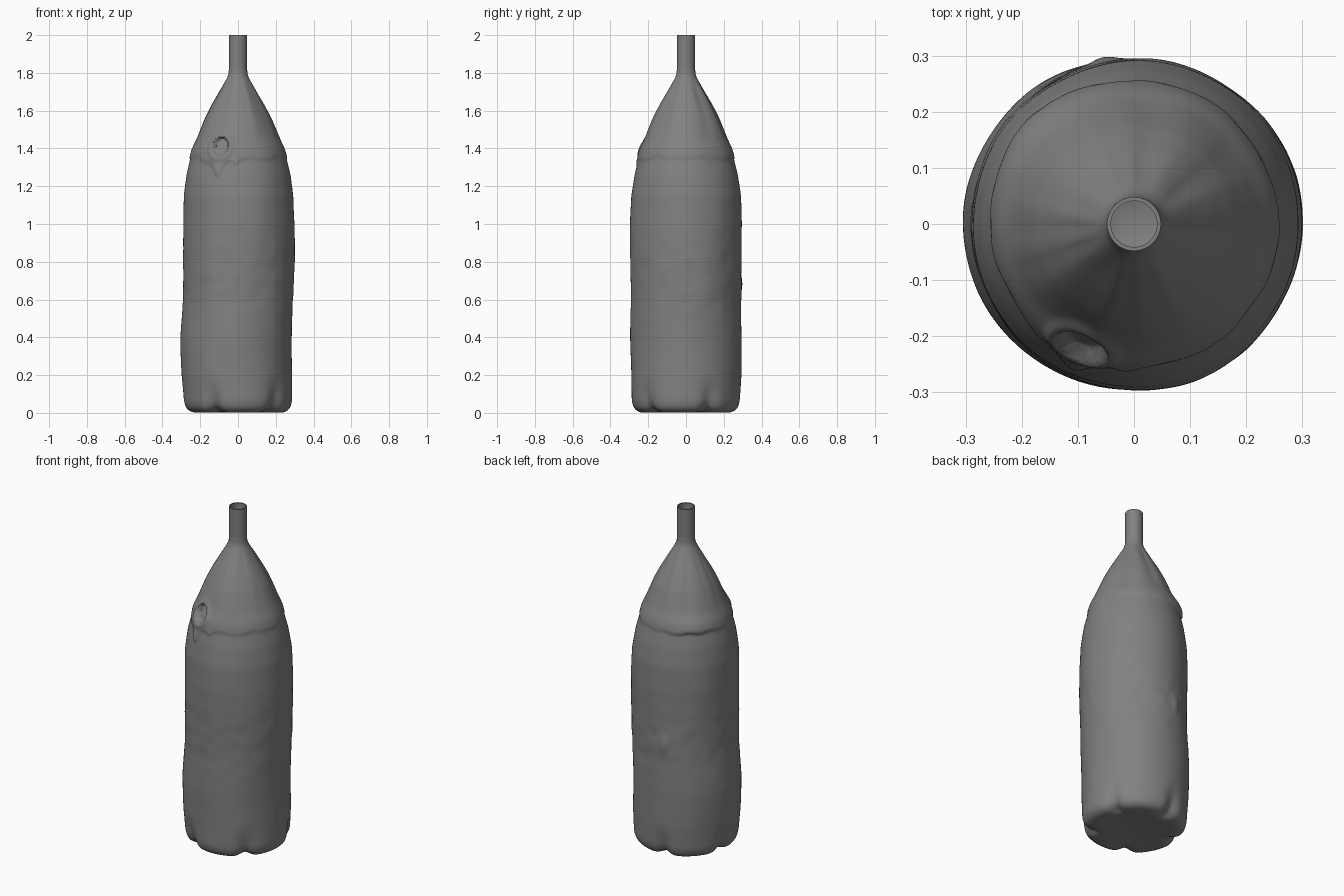
import bpy, bmesh, math
from mathutils import Vector, noise

if "Cube" in bpy.data.objects:
    bpy.data.objects.remove(bpy.data.objects["Cube"])

N = 192
RING = math.atan2(-0.21, -0.09)          # direction of the raised hole
BACK = math.radians(135)                 # direction of the back bulge

grey = bpy.data.materials.new("dark_grey")
grey.diffuse_color = (0.22, 0.22, 0.22, 1)
grey.use_nodes = True
grey.node_tree.nodes["Principled BSDF"].inputs["Base Color"].default_value = grey.diffuse_color


def wrap(a):
    return (a + math.pi) % (2 * math.pi) - math.pi


def gauss(d, w):
    return math.exp(-(d / w) ** 2)


def step(x, a, b):
    t = min(1, max(0, (x - a) / (b - a)))
    return t * t * (3 - 2 * t)


def densify(pts, size):
    out = []
    for (r0, z0), (r1, z1) in zip(pts, pts[1:]):
        n = max(1, round(math.hypot(r1 - r0, z1 - z0) / size))
        out += [(r0 + (r1 - r0) * i / n, z0 + (z1 - z0) * i / n) for i in range(n)]
    return out + [pts[-1]]


def smooth(pts, times):
    for _ in range(times):
        pts = [pts[0]] + [tuple((a + 2 * b + c) / 4 for a, b, c in zip(*t))
                          for t in zip(pts, pts[1:], pts[2:])] + [pts[-1]]
    return pts


def lathe(name, pts, sides, shape=None, angle=50):
    bm = bmesh.new()
    rings = []
    for r, z in pts:
        ring = []
        for i in range(sides):
            t = wrap(2 * math.pi * i / sides)
            p = shape(r, z, t) if shape else (r * math.cos(t), r * math.sin(t), z)
            ring.append(bm.verts.new(p))
        rings.append(ring)
    for a, b in zip(rings, rings[1:]):
        for i in range(sides):
            j = (i + 1) % sides
            bm.faces.new((a[i], a[j], b[j], b[i]))
    bmesh.ops.remove_doubles(bm, verts=bm.verts, dist=1e-5)
    me = bpy.data.meshes.new(name)
    bm.to_mesh(me)
    bm.free()
    me.materials.append(grey)
    ob = bpy.data.objects.new(name, me)
    bpy.context.collection.objects.link(ob)
    bpy.ops.object.select_all(action='DESELECT')
    bpy.context.view_layer.objects.active = ob
    ob.select_set(True)
    bpy.ops.object.shade_smooth_by_angle(angle=math.radians(angle))
    return ob


def body_shape(r, z, t):
    c, s = math.cos(t), math.sin(t)
    x0 = 0.0
    if r > 0.1 or z > 0.5:
        # hand-worked unevenness and fine creases in the middle
        wall = step(z, 0.03, 0.2) * (1 - step(z, 1.3, 1.75))
        r += wall * 0.005 * noise.noise(Vector((c * 1.6, s * 1.6, z * 3)))
        mid = gauss(z - 0.72, 0.22)
        r += mid * 0.003 * noise.noise(Vector((c * 4, s * 4, z * 13 + 5)))
        # sideways sway and a waist
        x0 = -0.010 * gauss(z - 0.38, 0.2) + 0.006 * gauss(z - 0.85, 0.3)
        # pleats on the cone
        cone = step(z, 1.4, 1.5) * (1 - step(z, 1.68, 1.79))
        r += cone * 0.006 * noise.noise(Vector((c * 3, s * 3, z * 1.2 + 9)))
    # footed base with five notches
    for k in range(5):
        g = gauss(wrap(t - math.radians(26 + 72 * k)), 0.15)
        if z < 0.22:
            z_old = z
            z += 0.018 * g * step(r, 0.16, 0.25) * (1 - step(z_old, 0.0, 0.15))
            r -= 0.018 * g * step(r, 0.18, 0.25) * (1 - step(z_old, 0.02, 0.22))
    # overhanging shoulder skin with drips
    d = wrap(t - RING)
    edge = 1.345 + 0.022 * noise.noise(Vector((c * 3, s * 3, 2)))
    edge -= 0.03 * gauss(d, 0.38) + 0.06 * gauss(d, 0.10) + 0.02 * gauss(d - 0.35, 0.08)
    lip = 0.005 + 0.004 * gauss(d, 0.5) + 0.011 * gauss(wrap(t - BACK), 0.45)
    r += lip * step(z, edge - 0.010, edge + 0.014) * (1 - step(z, 1.37, 1.46))
    # raised oval hole on the shoulder
    q = math.hypot(d * 0.225 / 0.043, (z - 1.41) / 0.050)
    r += 0.008 * gauss(q - 1.25, 0.3) - 0.024 * (1 - step(q, 0.8, 1.05))
    # small knob on the back
    r += 0.010 * gauss(wrap(t - math.radians(101)), 0.1) * gauss(z - 0.68, 0.05)
    return (r * c + x0, r * s, z)


# bottle body: base, wall, shoulder and cone
profile = [(0, 0.012), (0.08, 0.010), (0.16, 0.004), (0.21, 0.0), (0.25, 0.003),
           (0.276, 0.022), (0.287, 0.06), (0.292, 0.2), (0.295, 0.4), (0.291, 0.6),
           (0.293, 0.8), (0.295, 1.0), (0.291, 1.15), (0.275, 1.26), (0.255, 1.34),
           (0.241, 1.40), (0.217, 1.46), (0.176, 1.56), (0.140, 1.63), (0.099, 1.70),
           (0.062, 1.765), (0.050, 1.79), (0.048, 1.83)]
lathe("bottle_body", smooth(densify(profile, 0.0095), 4), N, body_shape)

# open neck with a thin wall and a closed floor
neck = [(0.048, 1.81), (0.048, 1.9), (0.048, 2.0), (0.041, 2.0), (0.041, 1.82), (0, 1.81)]
lathe("neck", neck, 48, angle=40)
